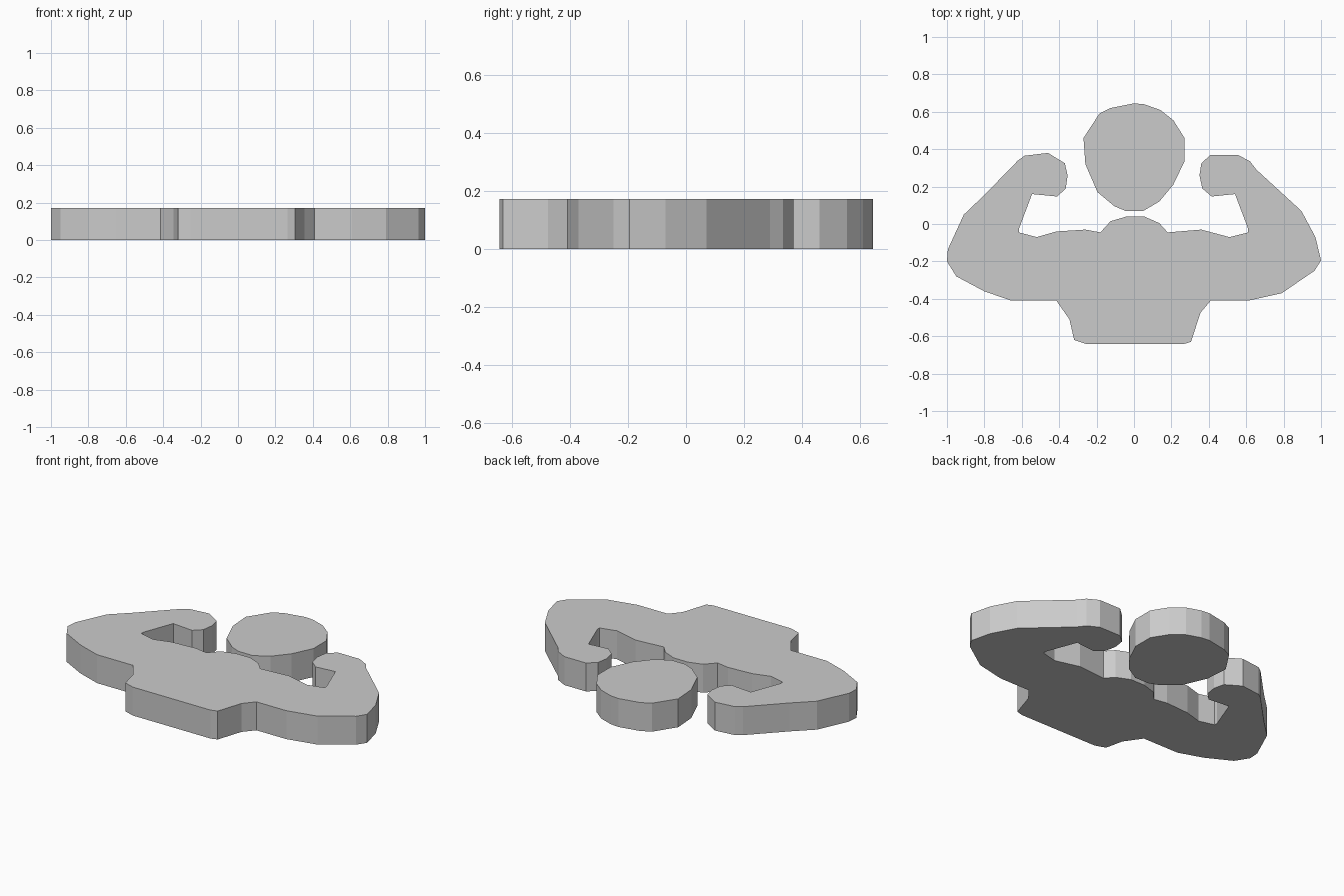
import bpy, bmesh

HEIGHT = 0.172


def plate(name, outline):
    """Flat-sided slab raised from an outline given counter-clockwise."""
    bm = bmesh.new()
    face = bm.faces.new([bm.verts.new((x, y, 0)) for x, y in outline])
    top = bmesh.ops.extrude_face_region(bm, geom=[face], use_keep_orig=True)
    raised = [v for v in top["geom"] if isinstance(v, bmesh.types.BMVert)]
    bmesh.ops.translate(bm, vec=(0, 0, HEIGHT), verts=raised)
    bmesh.ops.recalc_face_normals(bm, faces=bm.faces)
    mesh = bpy.data.meshes.new(name)
    bm.to_mesh(mesh)
    bm.free()
    obj = bpy.data.objects.new(name, mesh)
    bpy.context.collection.objects.link(obj)
    return obj


# Head: slightly uneven oval
head = [(0, .645), (-.125, .62), (-.185, .59), (-.27, .46), (-.26, .32),
        (-.195, .17), (-.105, .095), (-.045, .07), (.05, .07), (.135, .12),
        (.21, .21), (.27, .335), (.27, .46), (.21, .555), (.14, .61), (.055, .64)]

# Body outline, section by section
waist = [(-.415, -.41), (-.345, -.51), (-.32, -.62), (-.255, -.642),
         (.265, -.642), (.305, -.63), (.355, -.475), (.41, -.41)]

right_arm = [(.61, -.41), (.79, -.37), (.965, -.25), (1, -.195), (.97, -.07),
             (.895, .07), (.655, .29), (.62, .335), (.555, .37)]
right_fist = [(.41, .37), (.36, .325), (.35, .26), (.365, .19), (.415, .147),
              (.54, .16), (.61, -.025), (.61, -.045)]

shoulders = [(.51, -.07), (.36, -.03), (.18, -.045), (.135, .005), (.055, .04),
             (-.04, .04), (-.125, .015), (-.18, -.045), (-.26, -.03),
             (-.415, -.04), (-.52, -.07)]

left_fist = [(-.615, -.045), (-.615, -.025), (-.545, .16), (-.41, .147),
             (-.365, .19), (-.355, .26), (-.37, .325), (-.46, .38)]
left_arm = [(-.585, .365), (-.62, .34), (-.8, .155), (-.91, .05), (-.995, -.135),
            (-1, -.2), (-.95, -.28), (-.8, -.36), (-.655, -.41)]

plate("head", head)
plate("flexing_torso",
      waist + right_arm + right_fist + shoulders + left_fist + left_arm)
